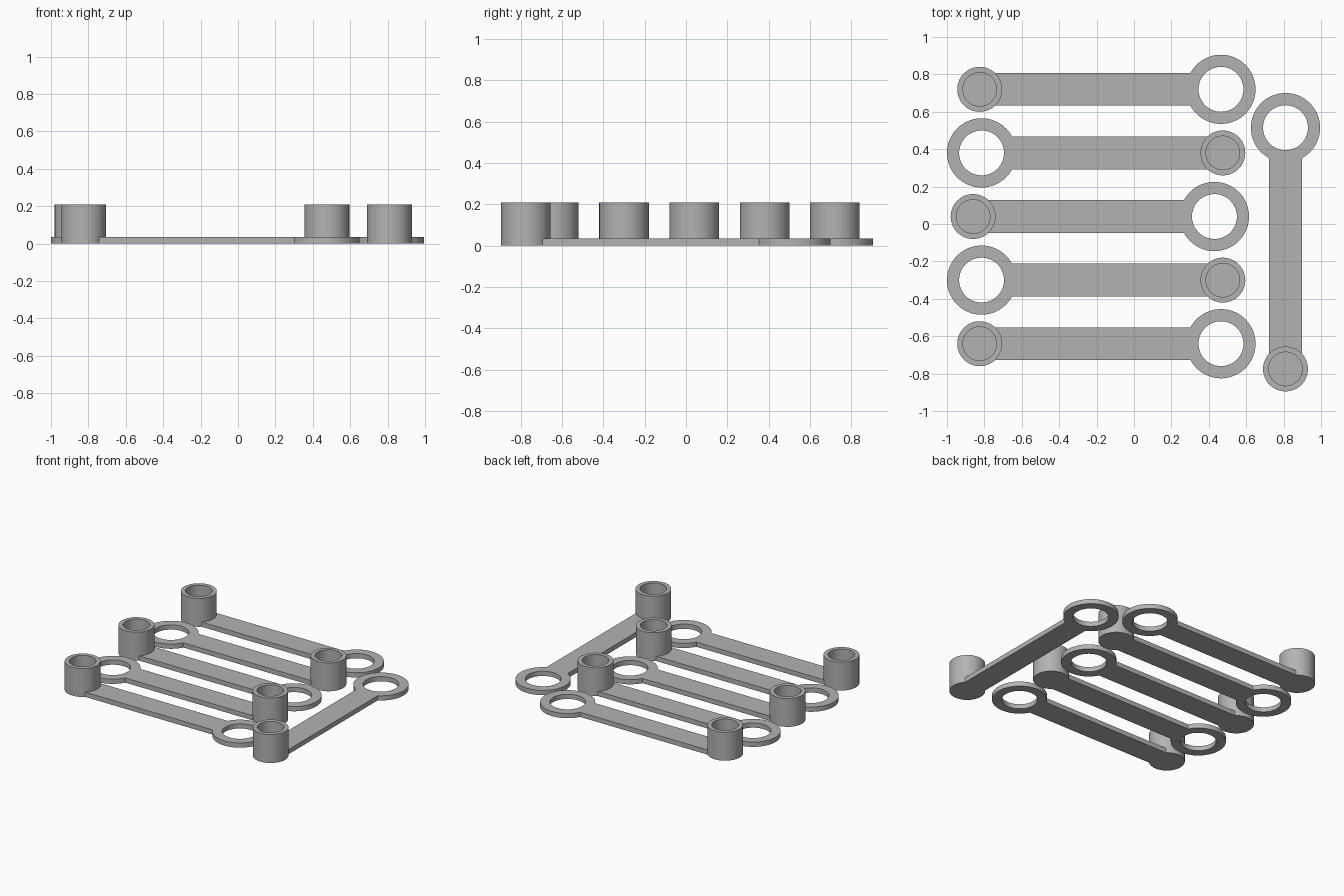
import bpy, bmesh, math

if "Cube" in bpy.data.objects:
    bpy.data.objects.remove(bpy.data.objects["Cube"])

THICK, HEIGHT = 0.035, 0.21      # plate thickness, cup height
HALF_W, LENGTH = 0.0875, 1.29    # strap half width, cup to ring distance
RING_R, HOLE_R = 0.185, 0.12
CUP_R, BORE_R = 0.12, 0.09

grey = bpy.data.materials.new("grey plastic")
grey.diffuse_color = (0.45, 0.45, 0.45, 1)
grey.use_nodes = True
grey.node_tree.nodes["Principled BSDF"].inputs["Base Color"].default_value = grey.diffuse_color


def arc(cx, r, a0, a1, n):
    return [(cx + r * math.cos(a0 + (a1 - a0) * i / n),
             r * math.sin(a0 + (a1 - a0) * i / n)) for i in range(n + 1)]


def walls(bm, low, z0, high, z1):
    """Quads between two closed loops with equal point counts."""
    a = [bm.verts.new((x, y, z0)) for x, y in low]
    b = [bm.verts.new((x, y, z1)) for x, y in high]
    for i in range(len(a)):
        j = (i + 1) % len(a)
        bm.faces.new((a[i], a[j], b[j], b[i]))


def sheet(bm, z, *loops):
    """Flat filled area bounded by loops; later loops are holes."""
    edges = []
    for loop in loops:
        v = [bm.verts.new((x, y, z)) for x, y in loop]
        edges += [bm.edges.new((v[i - 1], v[i])) for i in range(len(v))]
    bmesh.ops.triangle_fill(bm, use_beauty=True, use_dissolve=False,
                            edges=edges, normal=(0, 0, 1))


def link_mesh():
    ra, ca = math.asin(HALF_W / RING_R), math.asin(HALF_W / CUP_R)
    tau = 2 * math.pi
    ring = arc(LENGTH, RING_R, math.pi + ra, 3 * math.pi - ra, 56)
    far = arc(0, CUP_R, ca, tau - ca, 48)
    near = arc(0, CUP_R, tau - ca, tau + ca, 16)
    bore = (arc(0, BORE_R, ca, tau - ca, 48)
            + arc(0, BORE_R, tau - ca, tau + ca, 16)[1:-1])
    cup = far + near[1:-1]
    hole = arc(LENGTH, HOLE_R, 0, tau, 64)[:-1]
    outline = ring + far

    bm = bmesh.new()
    # strap and ring plate
    sheet(bm, 0, outline, hole)
    walls(bm, outline, 0, outline, THICK)
    sheet(bm, THICK, ring + near[::-1], hole)
    walls(bm, hole, 0, hole, THICK)
    # cup wall, rim, bore and floor
    walls(bm, cup, THICK, cup, HEIGHT)
    walls(bm, cup, HEIGHT, bore, HEIGHT)
    walls(bm, bore, THICK, bore, HEIGHT)
    sheet(bm, THICK, bore)
    bmesh.ops.remove_doubles(bm, verts=bm.verts[:], dist=1e-5)
    # the strap's hidden edge inside the cup joint is not part of the surface
    dup = [f for f in bm.faces if f.calc_area() < 1e-9]
    bmesh.ops.delete(bm, geom=dup, context='FACES')
    bmesh.ops.recalc_face_normals(bm, faces=bm.faces[:])
    mesh = bpy.data.meshes.new("link")
    bm.to_mesh(mesh)
    bm.free()
    mesh.materials.append(grey)
    return mesh


# cup position and direction towards the ring
LINKS = [(-0.825, 0.72, 0), (0.475, 0.38, 180), (-0.86, 0.04, 0),
         (0.475, -0.30, 180), (-0.825, -0.64, 0), (0.81, -0.775, 90)]
bpy.ops.object.select_all(action='DESELECT')
for i, (x, y, angle) in enumerate(LINKS):
    link = bpy.data.objects.new(f"cup_link_{i + 1}", link_mesh())
    link.location = (x, y, 0)
    link.rotation_euler.z = math.radians(angle)
    bpy.context.collection.objects.link(link)
    link.select_set(True)
    bpy.context.view_layer.objects.active = link
bpy.ops.object.shade_smooth_by_angle(angle=math.radians(30))
